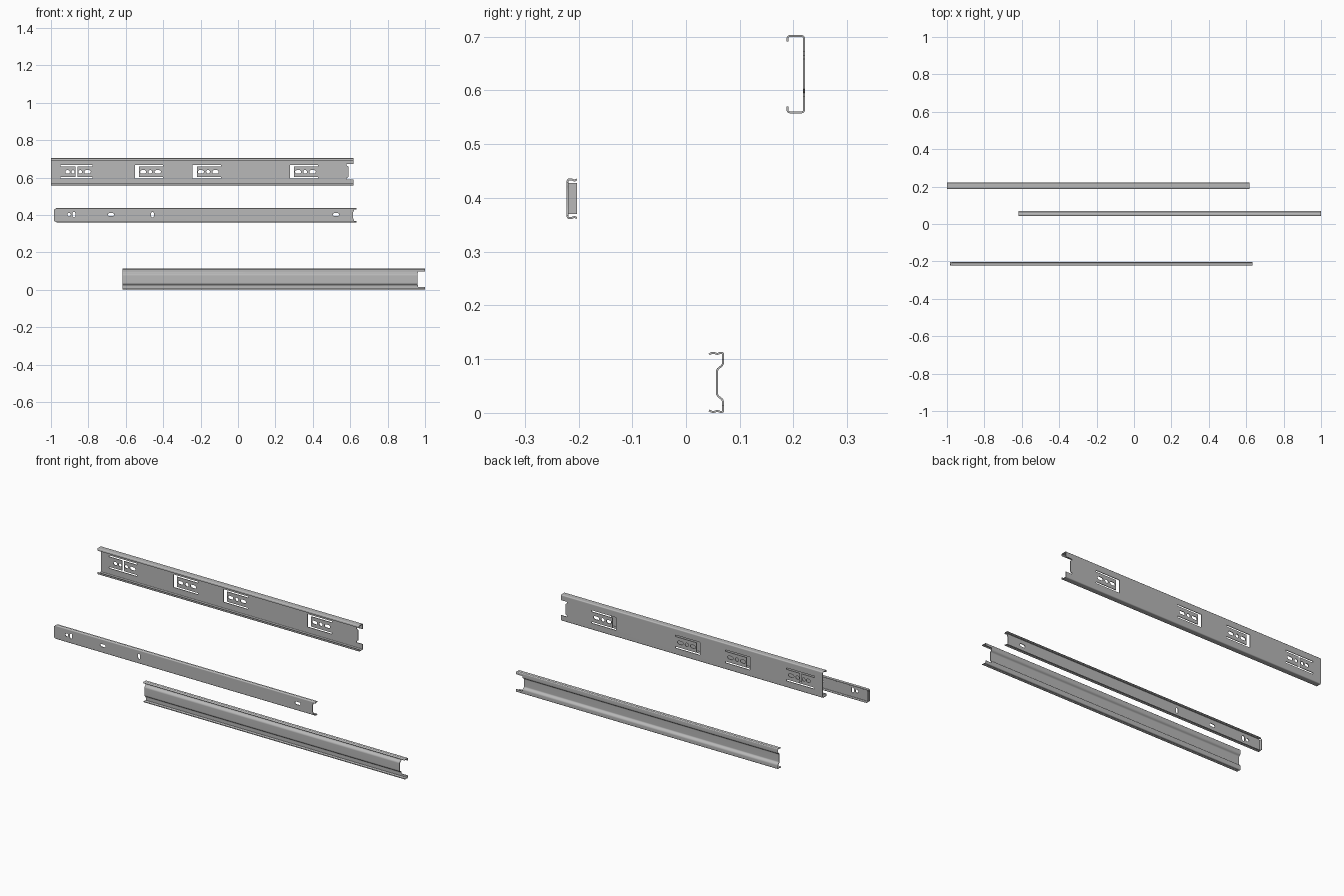
import bpy, bmesh, math
from mathutils import Vector

cube = bpy.data.objects.get("Cube")
if cube:
    bpy.data.objects.remove(cube, do_unlink=True)

THICK = 0.0036
LENGTH = 1.617

steel = bpy.data.materials.new("zinc grey steel")
steel.use_nodes = True
GREY = (0.48, 0.48, 0.48, 1)
steel.diffuse_color = GREY
steel.node_tree.nodes["Principled BSDF"].inputs["Base Color"].default_value = GREY


def make_object(name, bm):
    bmesh.ops.recalc_face_normals(bm, faces=bm.faces)
    mesh = bpy.data.meshes.new(name)
    bm.to_mesh(mesh)
    bm.free()
    mesh.materials.append(steel)
    obj = bpy.data.objects.new(name, mesh)
    bpy.context.collection.objects.link(obj)
    return obj


def prism(bm, points, direction):
    """Extrude a closed outline along a direction."""
    face = bm.faces.new([bm.verts.new(p) for p in points])
    new = bmesh.ops.extrude_face_region(bm, geom=[face])["geom"]
    verts = [g for g in new if isinstance(g, bmesh.types.BMVert)]
    bmesh.ops.translate(bm, verts=verts, vec=direction)
    # the extrusion keeps the first cap only when needed, so close it here
    bmesh.ops.holes_fill(bm, edges=[e for e in bm.edges if e.is_boundary], sides=0)


def fillet(path, radius):
    """Round the inner corners of an open path."""
    out = [path[0]]
    for a, b, c in zip(path, path[1:], path[2:]):
        d = min(radius, 0.45 * (a - b).length, 0.45 * (c - b).length)
        p, q = b + (a - b).normalized() * d, b + (c - b).normalized() * d
        out += [p * (1 - t) ** 2 + b * 2 * t * (1 - t) + q * t * t
                for t in (0, 0.33, 0.67, 1)]
    return out + [path[-1]]


def offset(path, dist):
    out = []
    for i, p in enumerate(path):
        a = (p - path[i - 1]).normalized() if i else None
        b = (path[i + 1] - p).normalized() if i < len(path) - 1 else None
        a, b = a or b, b or a
        t = (a + b).normalized()
        out.append(p + Vector((-t.y, t.x)) * dist / max(0.5, t.dot(a)))
    return out


def rail(name, half, mid_z, x0, radius):
    """Sheet rail from the upper half (y, height above middle) of its section."""
    top = [Vector((y, mid_z + h)) for y, h in half]
    bottom = [Vector((y, mid_z - h)) for y, h in reversed(half)]
    path = fillet(top + bottom, radius)
    ring = offset(path, THICK / 2) + offset(path, -THICK / 2)[::-1]
    bm = bmesh.new()
    prism(bm, [(x0, p.x, p.y) for p in ring], (LENGTH, 0, 0))
    return make_object(name, bm)


def slot(x, z, w, h):
    """Outline of a round-ended slot."""
    r, out = min(w, h) / 2, []
    for i in range(16):
        a = math.tau * (i + 0.5) / 16
        c, s = math.cos(a), math.sin(a)
        out.append((x + r * c + math.copysign(w / 2 - r, c),
                    z + r * s + math.copysign(h / 2 - r, s)))
    return out


def notch(x, z, half, relief):
    """Outline of an end notch; relief shifts its corners inward or outward."""
    s = 0.014
    side = [(x + 0.2, half), (x + relief, half), (x + relief, half - s / 2), (x, half - s)]
    return [(a, z + h) for a, h in side] + [(a, z - h) for a, h in reversed(side)]


def cut(obj, outlines):
    """Punch every outline through the sheet, front to back."""
    for pts in outlines:
        bm = bmesh.new()
        prism(bm, [(x, -0.5, z) for x, z in pts], (0, 1, 0))
        cutter = make_object("cutter", bm)
        cutter.hide_render = True
        mod = obj.modifiers.new("hole", "BOOLEAN")
        mod.operation = "DIFFERENCE"
        mod.solver = "EXACT"
        mod.object = cutter
        bpy.context.view_layer.objects.active = obj
        bpy.ops.object.modifier_apply(modifier=mod.name)
        bpy.data.objects.remove(cutter, do_unlink=True)


# Outer rail: wide channel with sprung tabs
MID = 0.6303
outer = rail("outer_rail", [(0.189, 0.0605), (0.189, 0.071), (0.2195, 0.071)],
             MID, -1.0, 0.0045)
H, G = 0.036, 0.028          # outer and inner half heights of the tab slits
cuts = [notch(0.59, MID, 0.042, -0.01)]
for x in (-0.551, -0.242, 0.277):
    end, inside = x + 0.151, x + 0.022
    cuts.append([(x, MID - H), (end, MID - H), (end, MID - G), (inside, MID - G),
                 (inside, MID + G), (end, MID + G), (end, MID + H), (x, MID + H)])
    cuts += [slot(x + 0.044, MID, 0.032, 0.018), slot(x + 0.082, MID, 0.02, 0.02),
             slot(x + 0.122, MID, 0.034, 0.018)]
# Double tab near the rear end
L, R, A, B = -0.949, -0.777, -0.868, -0.858
cuts.append([(L, MID - H), (R, MID - H), (R, MID - G), (B, MID - G), (B, MID + G),
             (R, MID + G), (R, MID + H), (L, MID + H), (L, MID + G), (A, MID + G),
             (A, MID - G), (L, MID - G)])
cuts += [slot(x, MID, w, 0.018) for x, w in
         ((-0.911, 0.024), (-0.882, 0.018), (-0.843, 0.02), (-0.804, 0.034))]
cut(outer, cuts)

# Middle rail: stepped web with ball grooves
MID = 0.0567
middle = rail("middle_rail",
              [(0.043, 0.052), (0.048, 0.0549), (0.053, 0.0549), (0.058, 0.0525),
               (0.063, 0.0549), (0.069, 0.0549), (0.069, 0.032), (0.0573, 0.0245)],
              MID, -0.617, 0.006)
cut(middle, [notch(0.96, MID, 0.042, 0.002)])

# Inner rail: narrow channel with mounting holes and clipped rear corners
MID = 0.3985
inner = rail("inner_rail",
             [(-0.203, 0.0362), (-0.2075, 0.0335), (-0.213, 0.0362), (-0.2203, 0.0362)],
             MID, -0.983, 0.004)
cuts = [notch(0.615, MID, 0.03, 0.004)]
for s in (1, -1):
    cuts.append([(-1.1, MID + s * 0.026), (-0.99, MID + s * 0.026),
                 (-0.979, MID + s * 0.033), (-0.970, MID + s * 0.0385),
                 (-0.970, MID + s * 0.1), (-1.1, MID + s * 0.1)])
cuts += [slot(x, MID + 0.003, w, h) for x, w, h in
         ((-0.903, 0.018, 0.018), (-0.877, 0.014, 0.03), (-0.679, 0.034, 0.016),
          (-0.457, 0.014, 0.03), (0.524, 0.034, 0.016))]
cut(inner, cuts)

# Bent tab closing the rear of the inner rail
bm = bmesh.new()
prism(bm, [(-0.983, y, z) for y, z in ((-0.2205, 0.370), (-0.203, 0.370),
                                       (-0.203, 0.428), (-0.2205, 0.428))], (THICK, 0, 0))
end_tab = make_object("inner_rail_end_tab", bm)

# Smooth bends, flat webs and sharp sheet edges
bpy.ops.object.select_all(action="DESELECT")
for obj in (outer, middle, inner):
    obj.select_set(True)
bpy.context.view_layer.objects.active = outer
bpy.ops.object.shade_smooth_by_angle(angle=math.radians(35))
for obj in (outer, middle, inner):
    mod = obj.modifiers.new("flat webs", "WEIGHTED_NORMAL")
    mod.keep_sharp = True
